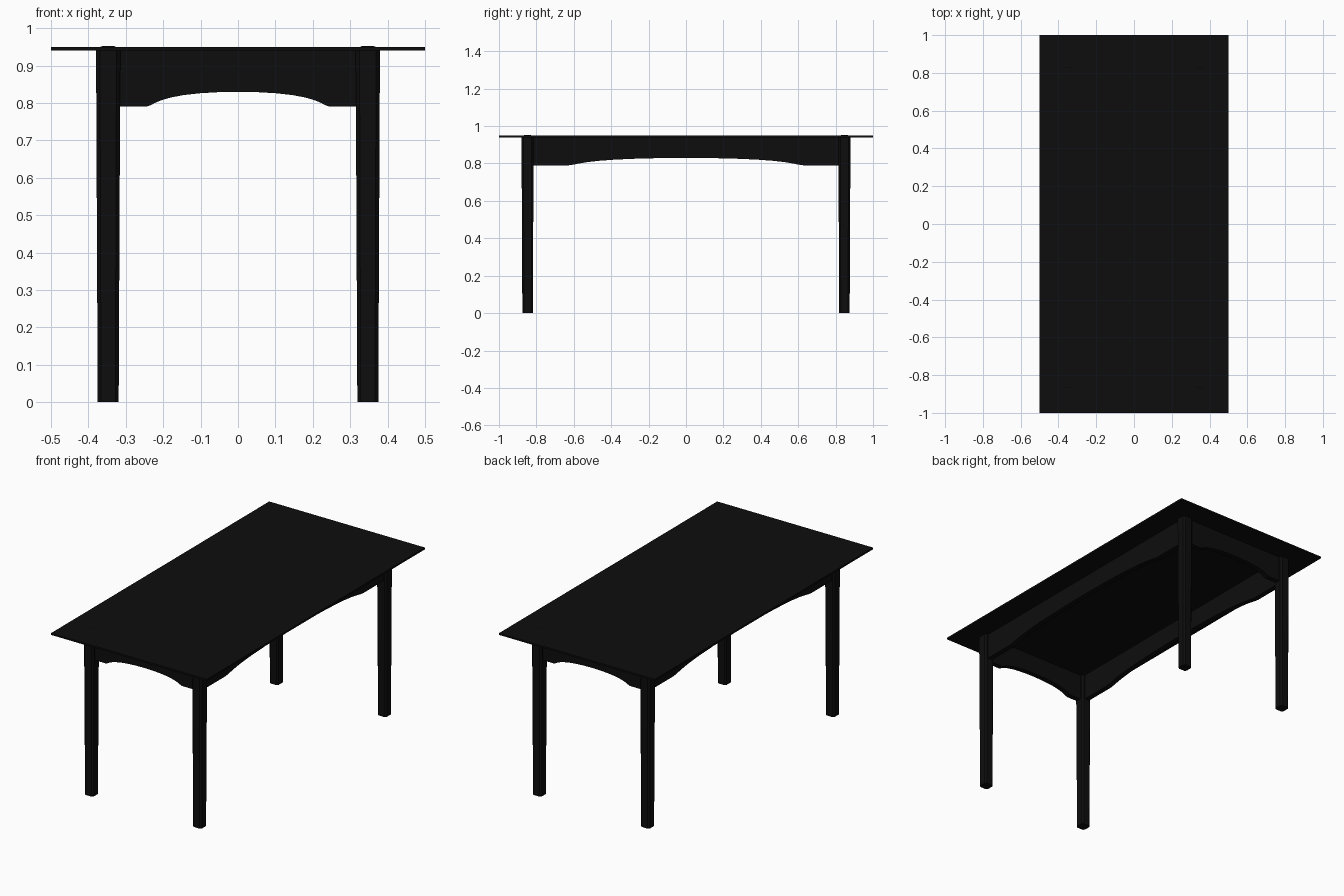
import bpy, bmesh
from mathutils import Matrix

if "Cube" in bpy.data.objects:
    bpy.data.objects.remove(bpy.data.objects["Cube"])

black = bpy.data.materials.new("black_lacquer")
black.diffuse_color = (0.004, 0.004, 0.004, 1)
black.use_nodes = True
black.node_tree.nodes["Principled BSDF"].inputs["Base Color"].default_value = black.diffuse_color


def make(name, bm, smooth=False):
    bmesh.ops.recalc_face_normals(bm, faces=bm.faces)
    mesh = bpy.data.meshes.new(name)
    bm.to_mesh(mesh)
    bm.free()
    mesh.materials.append(black)
    ob = bpy.data.objects.new(name, mesh)
    bpy.context.collection.objects.link(ob)
    if smooth:
        bpy.ops.object.select_all(action='DESELECT')
        ob.select_set(True)
        bpy.context.view_layer.objects.active = ob
        bpy.ops.object.shade_smooth_by_angle()
    return ob


# Thin table top
bm = bmesh.new()
bmesh.ops.create_cube(bm, size=1, matrix=Matrix.Translation((0, 0, 0.945)) @ Matrix.Diagonal((1, 2, 0.01, 1)))
make("table_top", bm)


# Tapered leg with chamfered corners and a low cap that just breaks the top
def leg(name, x, y):
    bm = bmesh.new()
    rings = []
    for z, h in ((0, 0.028), (0.945, 0.0325), (0.952, 0.016)):
        c = h * 0.68
        pts = [(h, -c), (h, c), (c, h), (-c, h), (-h, c), (-h, -c), (-c, -h), (c, -h)]
        rings.append([bm.verts.new((x + px, y + py, z)) for px, py in pts])
    for a, b in zip(rings, rings[1:]):
        for i in range(8):
            j = (i + 1) % 8
            bm.faces.new((a[i], a[j], b[j], b[i]))
    bm.faces.new(rings[0])
    bm.faces.new(rings[-1])
    make(name, bm)


for fy, row in ((-1, "front"), (1, "back")):
    for fx, side in ((-1, "left"), (1, "right")):
        leg(f"{row}_{side}_leg", fx * 0.347, fy * 0.847)

# Lower edge of half an apron: fraction of half length, height
EDGE = [(0, 0.830), (0.16, 0.829), (0.32, 0.826), (0.46, 0.821), (0.56, 0.815),
        (0.64, 0.808), (0.70, 0.800), (0.735, 0.794), (0.77, 0.790), (1, 0.790)]


# Arched apron board running between two legs
def apron(name, half, offset, along_y):
    edge = [(-u * half, z) for u, z in reversed(EDGE)] + [(u * half, z) for u, z in EDGE[1:]]
    bm = bmesh.new()
    t = 0.015
    cols = []
    for u, z in edge:
        ring = ((offset - t, z), (offset + t, z), (offset + t, 0.942), (offset - t, 0.942))
        cols.append([bm.verts.new((d, u, h) if along_y else (u, d, h)) for d, h in ring])
    for a, b in zip(cols, cols[1:]):
        for i in range(4):
            j = (i + 1) % 4
            bm.faces.new((a[i], a[j], b[j], b[i]))
    bm.faces.new(cols[0])
    bm.faces.new(cols[-1])
    make(name, bm, smooth=True)


for s, end, side in ((-1, "front", "left"), (1, "back", "right")):
    apron(f"{end}_apron", 0.318, s * 0.847, False)
    apron(f"{side}_apron", 0.818, s * 0.347, True)
